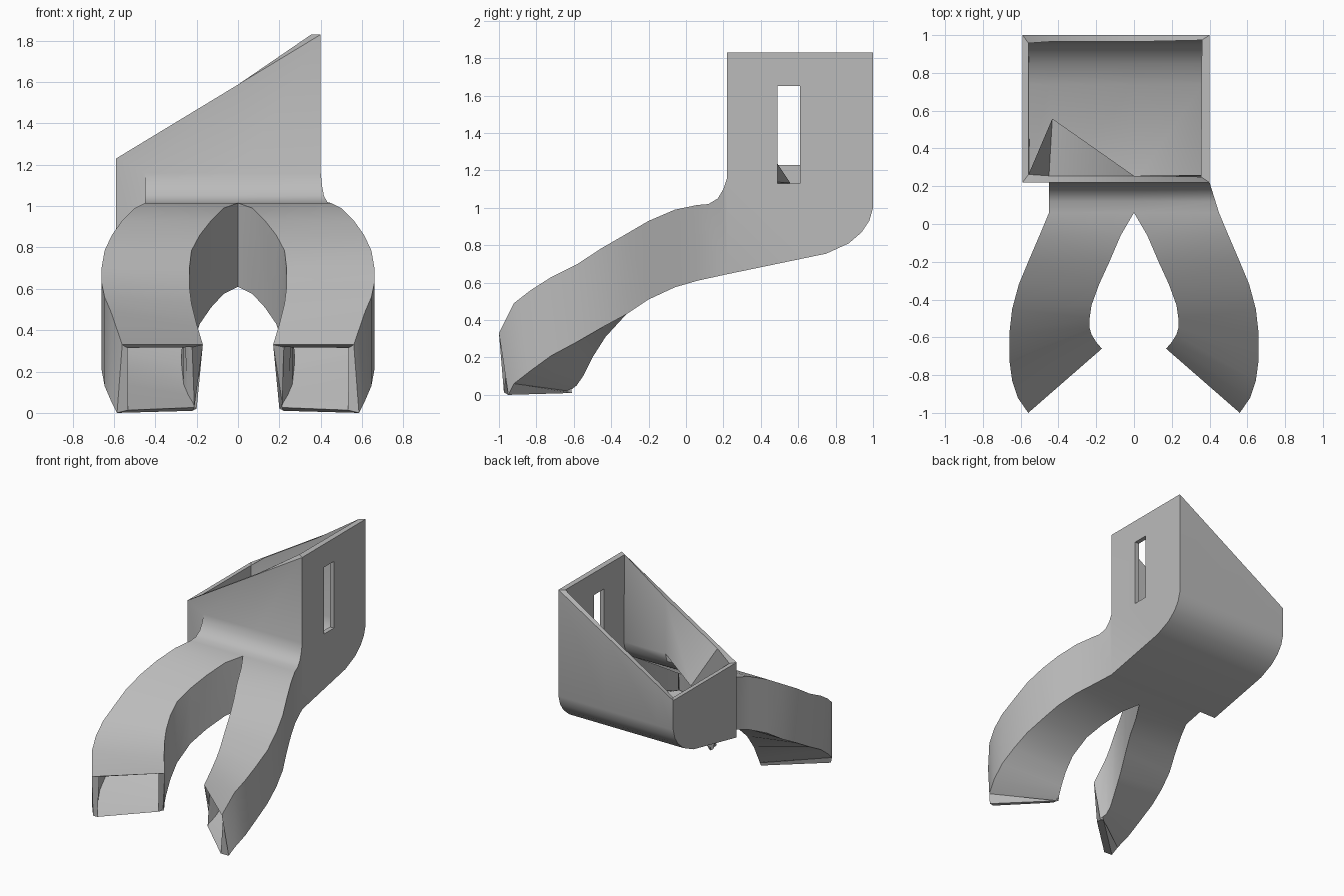
import bpy
import bmesh
import math

if "Cube" in bpy.data.objects:
    bpy.data.objects.remove(bpy.data.objects["Cube"], do_unlink=True)

WALL = 0.035
FRONT, BACK, NECK = 0.22, 1.0, 0.06
LEFT, RIGHT = -0.59, 0.40

grey = bpy.data.materials.new("light grey plastic")
grey.use_nodes = True
colour = (0.5, 0.5, 0.5, 1)
grey.diffuse_color = colour
grey.node_tree.nodes["Principled BSDF"].inputs["Base Color"].default_value = colour

bm = bmesh.new()


def face(*points):
    bm.faces.new([bm.verts.new(p) for p in points])


def rim(x):
    """Height of the slanted box opening."""
    return 1.23 + 0.6 * (x - LEFT) / (RIGHT - LEFT)


def column(i, y):
    """x of each lengthwise seam; the right one flares towards the neck."""
    flare = 0.05 * max(0, FRONT - y) / (FRONT - NECK)
    return (LEFT, -0.45, 0, RIGHT + flare)[i]


def at(i, point):
    return (column(i, point[0]), *point)


# Side profile of the box: floor with rounded back, and fillet above the neck
floor = [(NECK, .61), (FRONT, .645), (.75, .755), (.87, .81),
         (.94, .87), (.98, .93), (BACK, 1.0)]
fillet = [(NECK, 1.015), (.12, 1.02), (.17, 1.05), (.2, 1.1), (FRONT, 1.16)]

# Floor, fillet, back wall and front wall, one strip between each pair of seams
for i in range(3):
    j = i + 1
    for a, b in zip(floor, floor[1:]):
        if i > 0 or a[0] >= FRONT:
            face(at(i, a), at(j, a), at(j, b), at(i, b))
    xi, xj = column(i, BACK), column(j, BACK)
    face(at(i, floor[-1]), at(j, floor[-1]), (xj, BACK, rim(xj)), (xi, BACK, rim(xi)))
    top = [(xj, FRONT, rim(xj)), (xi, FRONT, rim(xi))]
    if i == 0:
        face(at(0, floor[1]), at(1, floor[1]), at(1, fillet[-1]), *top)
    else:
        for a, b in zip(fillet, fillet[1:]):
            face(at(i, a), at(j, a), at(j, b), at(i, b))
        face(at(i, fillet[-1]), at(j, fillet[-1]), *top)

# Neck sides
for i in (1, 3):
    face(*[at(i, p) for p in floor[:2] + fillet[::-1]])

# Low side wall
face(*[at(0, p) for p in floor[1:]], (LEFT, BACK, rim(LEFT)), (LEFT, FRONT, rim(LEFT)))

# High side wall, in two pieces around the slot
low_a, low_b, high_a, high_b = [(y, z) for z in (1.13, 1.65) for y in (.49, .61)]
corner_a, corner_b = (FRONT, rim(RIGHT)), (BACK, rim(RIGHT))
face(*[at(3, p) for p in floor[1:3] + [low_a, high_a, high_b, corner_b, corner_a, fillet[-1]]])
face(*[at(3, p) for p in floor[2:] + [corner_b, high_b, low_b, low_a]])

# Curved ducts: outer x, y, top, bottom, then inner x, y, top, bottom
stations = [
    (.45, NECK, 1.015, .61, 0, NECK, 1.015, .61),
    (.50, -.06, .99, .575, .07, -.06, .99, .575),
    (.56, -.20, .93, .51, .13, -.20, .93, .51),
    (.61, -.32, .86, .43, .185, -.32, .86, .43),
    (.645, -.45, .785, .36, .225, -.43, .785, .31),
    (.66, -.58, .70, .285, .235, -.50, .70, .20),
    (.66, -.72, .63, .21, .235, -.55, .61, .10),
    (.645, -.83, .56, .13, .225, -.585, .53, .05),
    (.615, -.92, .49, .06, .20, -.625, .43, .02),
]
rings = [[(ox, oy, ot), (ix, iy, it), (ix, iy, ib), (ox, oy, ob)]
         for ox, oy, ot, ob, ix, iy, it, ib in stations]
# Outlet leans back at the bottom
rings.append([(.56, -1.0, .33), (.17, -.66, .33), (.22, -.61, .01), (.585, -.95, 0)])

for side in (-1, 1):
    for r, s in zip(rings, rings[1:]):
        for k in range(4):
            n = (k + 1) % 4
            face(*[(side * x, y, z) for x, y, z in (r[k], r[n], s[n], s[k])])

bmesh.ops.remove_doubles(bm, verts=bm.verts, dist=0.0005)
bmesh.ops.recalc_face_normals(bm, faces=bm.faces)

mesh = bpy.data.meshes.new("twin_air_duct")
bm.to_mesh(mesh)
bm.free()
mesh.materials.append(grey)
duct = bpy.data.objects.new("twin_air_duct", mesh)
bpy.context.collection.objects.link(duct)

# Hollow shell with open top, slot and outlets
shell = duct.modifiers.new("wall", 'SOLIDIFY')
shell.thickness = WALL
shell.offset = -1
shell.use_even_offset = True

bpy.ops.object.select_all(action='DESELECT')
duct.select_set(True)
bpy.context.view_layer.objects.active = duct
bpy.ops.object.modifier_apply(modifier=shell.name)
bpy.ops.object.shade_smooth_by_angle(angle=math.radians(30))
